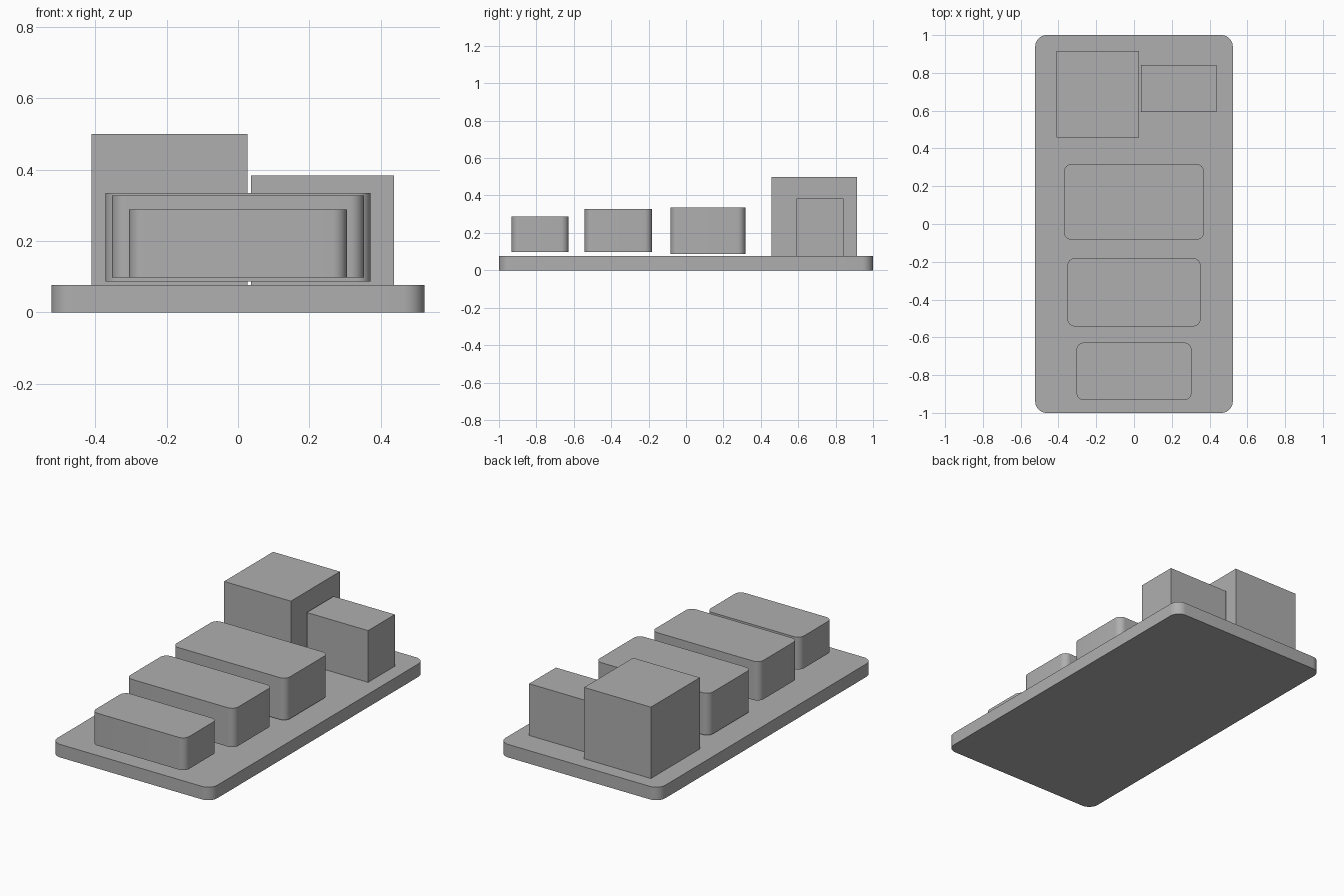
import bpy
import bmesh
from math import radians

cube = bpy.data.objects.get("Cube")
if cube:
    bpy.data.objects.remove(cube, do_unlink=True)

grey = bpy.data.materials.new("plain_grey")
grey.use_nodes = True
grey.diffuse_color = (0.43, 0.43, 0.43, 1)
grey.node_tree.nodes["Principled BSDF"].inputs["Base Color"].default_value = (0.43, 0.43, 0.43, 1)


def block(name, x, y, z, radius=0):
    """Box spanning the given ranges, with its vertical edges rounded."""
    bm = bmesh.new()
    bmesh.ops.create_cube(bm, size=1)
    for v in bm.verts:
        for axis, (low, high) in enumerate((x, y, z)):
            v.co[axis] = low if v.co[axis] < 0 else high
    if radius:
        upright = [e for e in bm.edges if abs(e.verts[0].co.z - e.verts[1].co.z) > 0.01]
        bmesh.ops.bevel(bm, geom=upright, offset=radius, segments=8,
                        profile=0.5, affect='EDGES')
    bmesh.ops.recalc_face_normals(bm, faces=bm.faces)
    mesh = bpy.data.meshes.new(name)
    bm.to_mesh(mesh)
    bm.free()
    mesh.materials.append(grey)
    obj = bpy.data.objects.new(name, mesh)
    bpy.context.collection.objects.link(obj)
    if radius:
        bpy.ops.object.select_all(action='DESELECT')
        obj.select_set(True)
        bpy.context.view_layer.objects.active = obj
        bpy.ops.object.shade_smooth_by_angle(angle=radians(30))
    return obj


# Base slab
block("base_plate", (-0.523, 0.523), (-1, 1), (0, 0.077), 0.06)

# Square-edged boxes at the back
block("tall_box", (-0.411, 0.026), (0.457, 0.915), (0.077, 0.499))
block("short_box", (0.036, 0.437), (0.592, 0.842), (0.077, 0.383))

# Row of rounded blocks floating just above the slab
block("rear_block", (-0.371, 0.371), (-0.083, 0.317), (0.087, 0.335), 0.04)
block("middle_block", (-0.353, 0.353), (-0.542, -0.181), (0.097, 0.327), 0.04)
block("front_block", (-0.305, 0.305), (-0.932, -0.628), (0.097, 0.288), 0.04)
